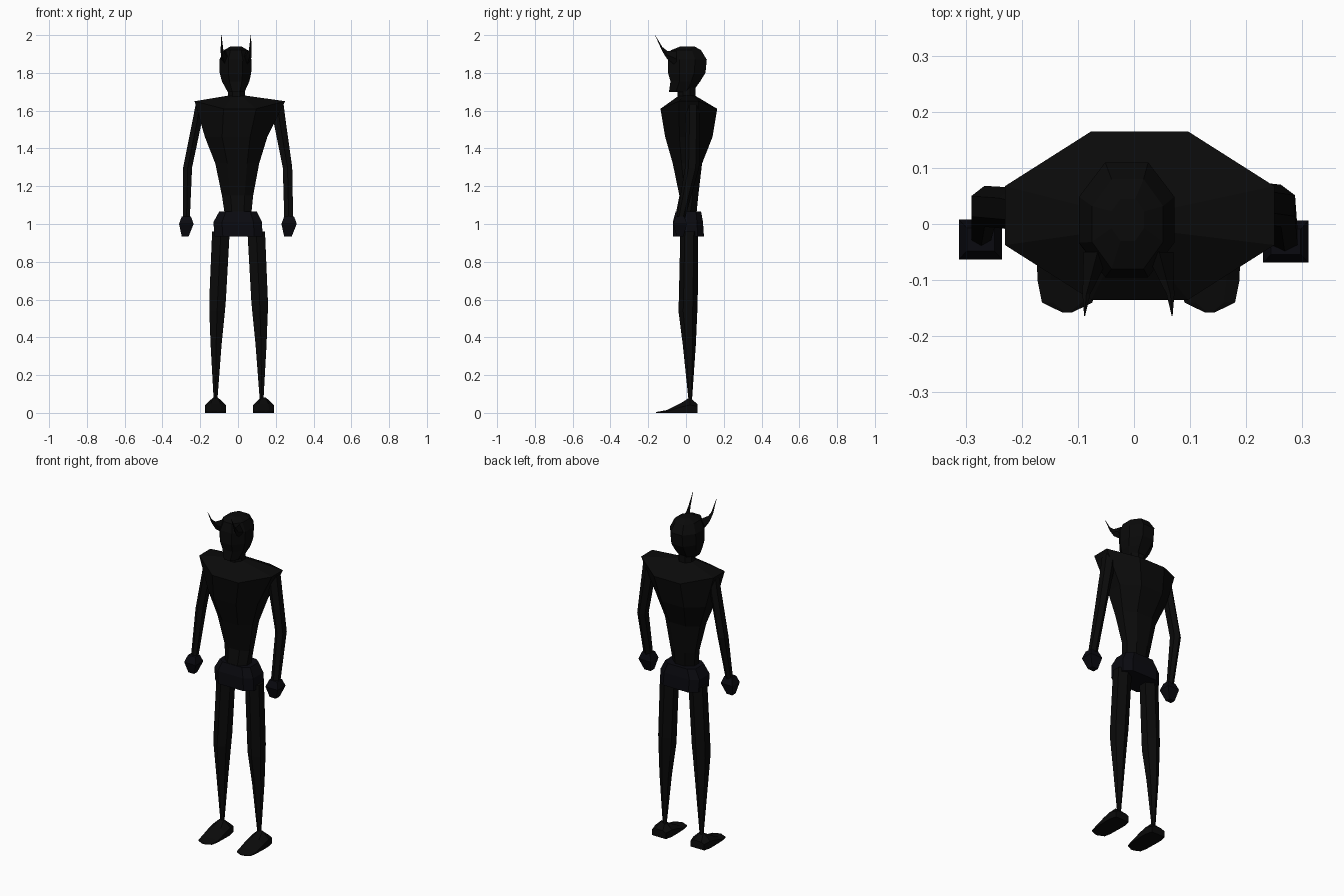
import bpy, bmesh, math

cube = bpy.data.objects.get("Cube")
if cube:
    bpy.data.objects.remove(cube, do_unlink=True)


def material(name, rgb):
    m = bpy.data.materials.new(name)
    m.use_nodes = True
    col = (*rgb, 1.0)
    m.diffuse_color = col
    m.node_tree.nodes["Principled BSDF"].inputs["Base Color"].default_value = col
    return m


BLACK = material("soot black", (0.003, 0.003, 0.003))
NAVY = material("midnight black", (0.003, 0.003, 0.005))


def loft(name, rings, mat=BLACK):
    """Skin a list of equal-length point rings and cap both ends."""
    bm = bmesh.new()
    rows = [[bm.verts.new(p) for p in r] for r in rings]
    n = len(rows[0])
    for a, b in zip(rows, rows[1:]):
        for i in range(n):
            j = (i + 1) % n
            bm.faces.new((a[i], a[j], b[j], b[i]))
    bm.faces.new(rows[0][::-1])
    bm.faces.new(rows[-1])
    bmesh.ops.recalc_face_normals(bm, faces=bm.faces)
    me = bpy.data.meshes.new(name)
    bm.to_mesh(me)
    bm.free()
    me.materials.append(mat)
    ob = bpy.data.objects.new(name, me)
    bpy.context.collection.objects.link(ob)
    return ob


def octagon(z, xl, xr, yf, yb, fx=0.45, fy=0.4, lift=0.0):
    """Chamfered box outline; lift raises the left and right edges."""
    cx, cy, hx, hy = (xl + xr) / 2, (yf + yb) / 2, (xr - xl) / 2, (yb - yf) / 2
    pts = [(fx, -1), (1, -fy), (1, fy), (fx, 1), (-fx, 1), (-1, fy), (-1, -fy), (-fx, -1)]
    return [(cx + u * hx, cy + v * hy, z + (lift if abs(u) == 1 else 0)) for u, v in pts]


def hexagon(z, xl, xr, yf, yb):
    cx, cy, hx, hy = (xl + xr) / 2, (yf + yb) / 2, (xr - xl) / 2, (yb - yf) / 2
    return [(cx + u * hx, cy + v * hy, z)
            for u, v in [(0, -1), (1, -.5), (1, .5), (0, 1), (-1, .5), (-1, -.5)]]


def square(z, xl, xr, yf, yb):
    return [(xl, yf, z), (xr, yf, z), (xr, yb, z), (xl, yb, z)]


# Tapered torso with wide raised shoulders
loft("torso", [
    octagon(1.05, -.07, .07, -.055, .055),
    octagon(1.15, -.085, .08, -.035, .065),
    octagon(1.32, -.12, .112, -.07, .085),
    octagon(1.46, -.175, .155, -.11, .14),
    octagon(1.61, -.23, .25, -.135, .165, .36, .35, .04),
    octagon(1.68, -.05, .038, -.037, .047),
])
loft("neck", [octagon(1.66, -.052, .036, -.045, .05),
              octagon(1.75, -.052, .036, -.045, .05)])

# Head, wider above the jaw
loft("head", [
    octagon(1.70, -.055, .035, -.09, .035),
    octagon(1.755, -.085, .06, -.082, .075),
    octagon(1.80, -.097, .07, -.095, .103),
    octagon(1.87, -.098, .072, -.095, .11),
    octagon(1.92, -.075, .052, -.08, .08),
    octagon(1.94, -.04, .018, -.03, .045),
])

# Pelvis block
loft("pelvis", [
    octagon(.935, -.125, .13, -.07, .095, .65, .6),
    octagon(1.01, -.13, .127, -.07, .09, .65, .6),
    octagon(1.065, -.1, .1, -.055, .08, .65, .6),
], NAVY)


def horn_ring(c, rx, rz):
    return [(c[0] + rx * math.cos(a), c[1], c[2] + rz * math.sin(a))
            for a in (math.radians(90 * k) for k in range(4))]


# Horns run forward from the brow and then sweep up to a point
for label, s in (("left", 1), ("right", -1)):
    o = -.01
    loft(label + "_horn", [
        horn_ring((o + s * .055, -.05, 1.875), .025, .04),
        horn_ring((o + s * .068, -.1, 1.895), .013, .022),
        horn_ring((o + s * .075, -.125, 1.925), .007, .012),
        horn_ring((o + s * .078, -.164, 2.0), .0008, .0008),
    ])

# Arms: shoulder, elbow and wrist sections
loft("right_arm", [
    hexagon(1.63, -.225, -.185, -.01, .06),
    hexagon(1.55, -.24, -.19, -.01, .065),
    hexagon(1.30, -.29, -.243, -.005, .068),
    hexagon(1.03, -.29, -.255, -.04, .0),
])
loft("left_arm", [
    hexagon(1.63, .18, .242, .0, .075),
    hexagon(1.55, .187, .252, .0, .075),
    hexagon(1.30, .237, .287, -.005, .07),
    hexagon(1.03, .245, .292, -.05, -.005),
])

# Faceted fists
for label, xl, xr, yf, yb in (("right", -.312, -.235, -.063, .008),
                              ("left", .23, .311, -.069, .006)):
    loft(label + "_hand", [
        square(.935, xl + .014, xr - .026, yf + .02, yb - .02),
        square(1.0, xl, xr, yf, yb),
        square(1.04, xl + .014, xr - .014, yf + .015, yb - .015),
    ], NAVY)


def foot_ring(cx, y, w, zs, t, zt):
    return [(cx - w, y, 0), (cx + w, y, 0), (cx + w, y, zs),
            (cx + t, y, zt), (cx - t, y, zt), (cx - w, y, zs)]


# Legs taper to thin ankles; wedge feet
for label, s, o in (("left", 1, .008), ("right", -1, -.002)):
    def leg(z, a, b, yf, yb):
        x0, x1 = sorted((s * a + o, s * b + o))
        return hexagon(z, x0, x1, yf, yb)
    loft(label + "_leg", [
        leg(.07, .107, .127, .013, .032),
        leg(.36, .085, .143, -.017, .052),
        leg(.54, .067, .15, -.04, .06),
        leg(.60, .062, .15, -.038, .062),
        leg(.96, .042, .135, -.03, .065),
    ])
    cx = s * .122 + o + .005
    loft(label + "_foot", [
        foot_ring(cx, .062, .045, .035, .025, .045),
        foot_ring(cx, .02, .055, .042, .012, .082),
        foot_ring(cx, -.03, .055, .03, .025, .05),
        foot_ring(cx, -.1, .053, .008, .03, .015),
        foot_ring(cx, -.14, .045, .005, .025, .008),
        foot_ring(cx, -.158, .008, .003, .004, .005),
    ])
